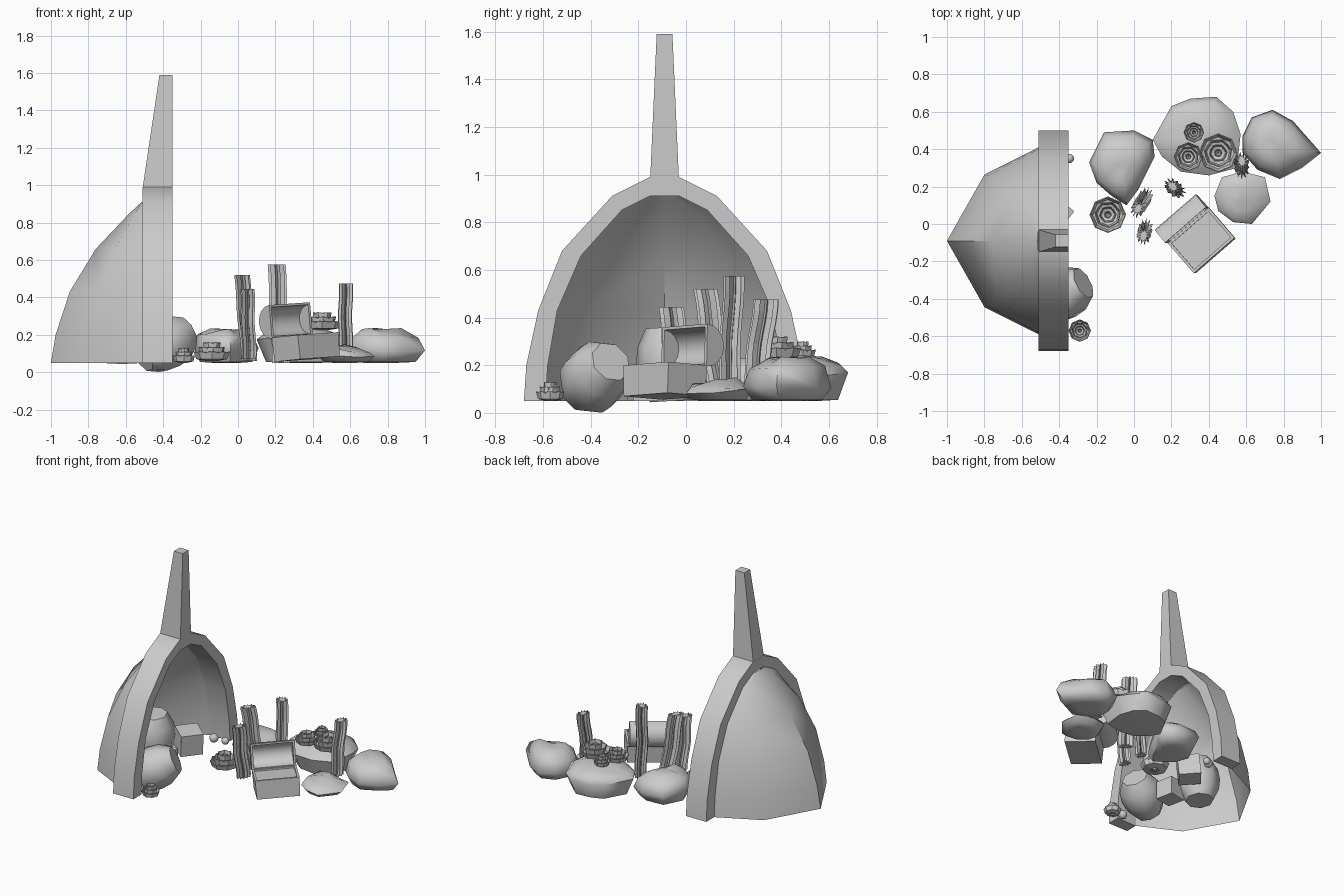
import bpy, bmesh, math, random
from math import sin, cos, pi, radians
from mathutils import Vector, Matrix

if "Cube" in bpy.data.objects:
    bpy.data.objects.remove(bpy.data.objects["Cube"])

random.seed(4)


def make(name, verts, faces, smooth=None, matrix=None):
    bm = bmesh.new()
    vs = [bm.verts.new(v) for v in verts]
    for f in faces:
        bm.faces.new([vs[i] for i in f])
    bmesh.ops.recalc_face_normals(bm, faces=bm.faces[:])
    me = bpy.data.meshes.new(name)
    bm.to_mesh(me)
    bm.free()
    ob = bpy.data.objects.new(name, me)
    bpy.context.collection.objects.link(ob)
    if matrix:
        ob.matrix_world = matrix
    if smooth:
        bpy.ops.object.select_all(action='DESELECT')
        ob.select_set(True)
        bpy.context.view_layer.objects.active = ob
        bpy.ops.object.shade_smooth_by_angle(angle=radians(smooth))
    return ob


def loft(name, rings, caps=True, closed=True, **kw):
    """Skin a list of equally long point rings."""
    n = len(rings[0])
    verts = [p for r in rings for p in r]
    faces = []
    for i in range(len(rings) - 1):
        for j in range(n if closed else n - 1):
            k = (j + 1) % n
            faces.append((i * n + j, i * n + k, (i + 1) * n + k, (i + 1) * n + j))
    if caps:
        faces += [tuple(range(n)), tuple(range(len(verts) - n, len(verts)))]
    return make(name, verts, faces, **kw)


def box(name, size, loc, rot=(0, 0, 0)):
    bpy.ops.mesh.primitive_cube_add(size=1, location=loc, rotation=rot)
    ob = bpy.context.object
    ob.name = name
    ob.scale = size
    return ob


# Wrecked bow: half widths per height, centred on the keel line
CY = -0.09
outer = [(.59, .05), (.58, .2), (.53, .43), (.43, .68), (.22, .91), (.06, .99)]
inner = [(.50, .05), (.49, .2), (.45, .43), (.35, .66), (.18, .85), (.06, .91)]


def arch(prof, x):
    return [(x, CY - h, z) for h, z in prof] + [(x, CY + h, z) for h, z in reversed(prof)]


a = [arch(outer, -.35), arch(outer, -.51), arch(inner, -.51), arch(inner, -.35)]
sections = [[r[i] for r in a] for i in range(12)]
loft("hull_frame", sections, smooth=40)

# Hull skin running from the frame to the stem
stem = [-1, -.975, -.90, -.76, -.58, -.515]
rows = []
for (h, z), s in zip(inner, stem):
    xm = -.51 + (s + .51) * .59
    rows.append([(-.51, CY - h, z), (xm, CY - h * .71, z), (s, CY, z),
                 (xm, CY + h * .71, z), (-.51, CY + h, z)])
loft("hull_skin", rows, caps=False, closed=False, smooth=40)

# Tall keel post
loft("keel_post", [
    [(-.51, -.15, .985), (-.35, -.15, .985), (-.35, -.03, .985), (-.51, -.03, .985)],
    [(-.42, -.123, 1.59), (-.35, -.123, 1.59), (-.35, -.057, 1.59), (-.42, -.057, 1.59)]])


# Barrels
def barrel(name, centre, axis, length, r_end, r_mid, n=8):
    rings = []
    for t, r in ((-.5, r_end), (-.25, r_mid * .93), (0, r_mid), (.25, r_mid * .93), (.5, r_end)):
        rings.append([(r * cos(2 * pi * i / n), r * sin(2 * pi * i / n), t * length) for i in range(n)])
    q = Vector((0, 0, 1)).rotation_difference(Vector(axis))
    loft(name, rings, smooth=50, matrix=Matrix.Translation(centre) @ q.to_matrix().to_4x4())


barrel("fallen_barrel", (-.39, -.38, .15), (.77, .42, .42), .30, .09, .145)
barrel("standing_barrel", (-.62, -.065, .205), (0, -.06, 1), .31, .095, .145)

# Crates and loose pearls
box("crate_upper", (.15, .15, .15), (-.43, .06, .17), (.1, 0, .9))
box("crate_lower", (.13, .13, .13), (-.46, -.17, .115), (0, 0, .2))
for i, (p, r) in enumerate([((-.345, .35, .075), .025), ((-.40, .30, .10), .03), ((-.38, -.57, .08), .03)]):
    bpy.ops.mesh.primitive_uv_sphere_add(segments=12, ring_count=8, radius=r, location=p)
    bpy.context.object.name = f"pearl_{i}"
    bpy.ops.object.shade_smooth()

# Open chest, built in local space facing -y
M = (Matrix.Translation((.37, -.09, .07)) @ Matrix.Rotation(radians(41), 4, 'Z')
     @ Matrix.Rotation(radians(-3), 4, 'Y') @ Matrix.Rotation(radians(-4), 4, 'X'))


def rect(w, d, z):
    return [(-w, -d, z), (w, -d, z), (w, d, z), (-w, d, z)]


loft("chest_base", [rect(.14, .105, 0), rect(.145, .107, .13), rect(.13, .092, .13), rect(.13, .092, .12)],
     matrix=M)


def lid_arc(x, r, n=8):
    return [(x, .105 + r * 1.05 * sin(pi * i / n), .215 - r * cos(pi * i / n)) for i in range(n + 1)]


loft("chest_lid_outer", [lid_arc(-.145, .09), lid_arc(.145, .09)], caps=False, closed=False, smooth=40, matrix=M)
loft("chest_lid_inner", [lid_arc(-.13, .078), lid_arc(.13, .078)], caps=False, closed=False, smooth=40, matrix=M)
for x in (-.145, -.13, .13, .145):
    p = lid_arc(x, .09 if abs(x) > .14 else .078)
    make("chest_lid_end", p, [tuple(range(len(p)))], matrix=M)
loft("chest_lid_rim", [
    [(s * x, .105, .215 + t * r) for s, t in ((-1, -1), (1, -1), (1, 1), (-1, 1))]
    for x, r in ((.145, .09), (.13, .078))], caps=False, matrix=M)


# Boulders: plan outline scaled through a few heights
def rock(name, outline, top, belly):
    n = len(outline)
    cx = sum(p[0] for p in outline) / n
    cy = sum(p[1] for p in outline) / n
    rings = []
    for s, z in ((.4, .05), (.8, .055), (1, belly), (.86, top * .83), (.5, top * .97), (.15, top)):
        rings.append([(cx + (x - cx) * s, cy + (y - cy) * s,
                       z + (random.uniform(-.014, .014) if .06 < z < top else 0)) for x, y in outline])
    loft(name, rings, smooth=60)


rock("rock_left", [(-.04, .1), (.02, .18), (.11, .36), (.1, .45), (0, .5), (-.16, .49), (-.24, .33),
                   (-.2, .22), (-.12, .15)], .23, .13)
rock("rock_big", [(.1, .45), (.2, .63), (.3, .67), (.44, .68), (.53, .6), (.57, .48), (.55, .3),
                  (.4, .26), (.25, .28), (.15, .36)], .24, .17)
rock("rock_right", [(.58, .47), (.63, .57), (.74, .61), (.85, .55), (1, .38), (.9, .3), (.78, .24),
                    (.66, .29), (.58, .38)], .23, .11)
rock("rock_small", [(.43, .15), (.47, .25), (.58, .28), (.7, .25), (.73, .12), (.63, 0), (.53, .01),
                    (.45, .07)], .14, .09)


# Wavy fluted seaweed with a flattened star section
def weed(name, base, top, z0, z1, turn, n=11, r=.054):
    rings = []
    for k in range(9):
        t = k / 8
        cx = base[0] + (top[0] - base[0]) * t + .003 * sin(t * 9)
        cy = base[1] + (top[1] - base[1]) * t + .004 * sin(t * 8 + 1)
        ring = []
        for i in range(2 * n):
            w = 2 * pi * i / (2 * n)
            q = r * (1 if i % 2 == 0 else .42)
            x, y = q * .7 * cos(w), q * sin(w)
            ring.append((cx + x * cos(turn) - y * sin(turn), cy + x * sin(turn) + y * cos(turn),
                         z0 + (z1 - z0) * t))
        rings.append(ring)
    loft(name, rings)


weed("seaweed_back", (.06, .145), (.02, .08), .06, .52, -.5)
weed("seaweed_front", (.06, -.025), (.05, -.065), .07, .445, -.2)
weed("seaweed_middle", (.23, .18), (.205, .20), .05, .575, .9)
weed("seaweed_right", (.575, .29), (.575, .335), .10, .475, .1)


# Rosette corals: nested whorls of cupped petals
def rosette(name, loc, R, H):
    verts, faces = [], []
    for count, rr, z0, z1, ph in ((8, 1, 0, .5, 0), (7, .74, .15, .75, .3), (6, .48, .3, 1, .1), (5, .22, .4, .85, 0)):
        for i in range(count):
            a = 2 * pi * i / count + ph
            half = pi / count
            b = len(verts)
            for f, z, wd in ((.3, z0, .9), (.85, z0 + .1, 1.15), (1, z1, .95)):
                for c in (-1, 0, 1):
                    ang = a + c * half * wd
                    q = R * rr * f * (1 if c == 0 else .92)
                    verts.append((q * cos(ang), q * sin(ang), H * (z - (.04 if c and f == 1 else 0))))
            faces += [(b + r * 3 + c, b + r * 3 + c + 1, b + r * 3 + c + 4, b + r * 3 + c + 3)
                      for r in (0, 1) for c in (0, 1)]
    ob = make(name, verts, faces, matrix=Matrix.Translation(loc))
    m = ob.modifiers.new("thickness", 'SOLIDIFY')
    m.thickness = R * .05


rosette("coral_left", (-.14, .05, .06), .098, .10)
rosette("coral_front", (-.29, -.57, .05), .06, .08)
rosette("coral_rock_a", (.45, .38, .225), .105, .095)
rosette("coral_rock_b", (.29, .36, .225), .078, .08)
rosette("coral_rock_c", (.32, .49, .23), .055, .07)
